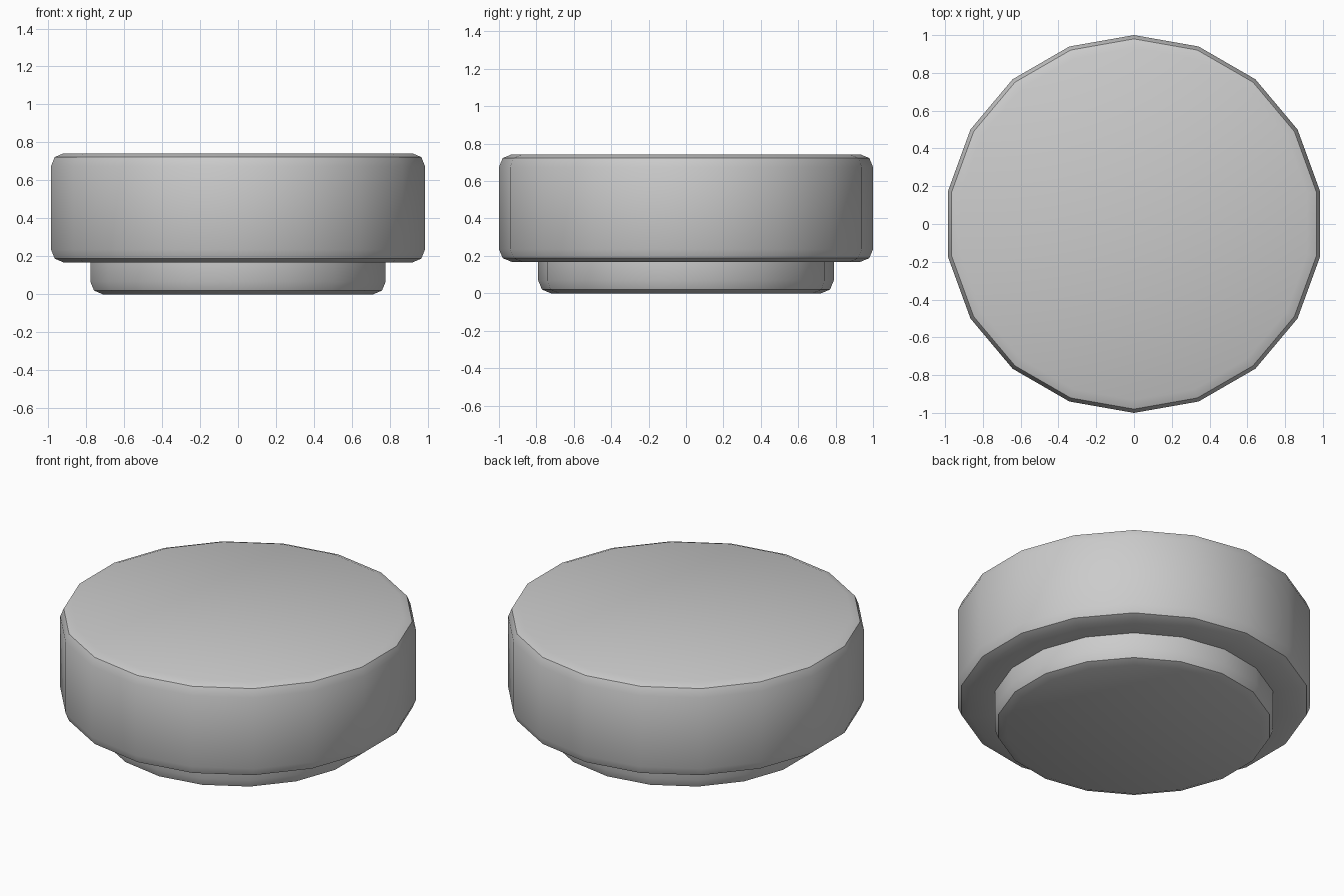
import bpy, bmesh, math

if "Cube" in bpy.data.objects:
    bpy.data.objects.remove(bpy.data.objects["Cube"])

SIDES = 18


def bevel_corner(r, z, w, up):
    """Two-segment rounded corner of a turned profile, listed from low z to high z."""
    m = w * (1 - math.sqrt(0.5))
    if up:
        return [(r, z - w), (r - m, z - m), (r - w, z)]
    return [(r - w, z), (r - m, z + m), (r, z + w)]


def turned(name, profile):
    """Closed lathe body with a vertex pointing along +y and flat end caps."""
    bm = bmesh.new()
    rings = []
    for r, z in profile:
        ring = []
        for i in range(SIDES):
            a = math.pi / 2 + 2 * math.pi * i / SIDES
            ring.append(bm.verts.new((r * math.cos(a), r * math.sin(a), z)))
        rings.append(ring)
    for low, high in zip(rings, rings[1:]):
        for i in range(SIDES):
            j = (i + 1) % SIDES
            bm.faces.new((low[i], low[j], high[j], high[i]))
    bm.faces.new(rings[0][::-1])
    bm.faces.new(rings[-1])
    bmesh.ops.recalc_face_normals(bm, faces=bm.faces)
    mesh = bpy.data.meshes.new(name)
    bm.to_mesh(mesh)
    bm.free()
    obj = bpy.data.objects.new(name, mesh)
    bpy.context.collection.objects.link(obj)
    bpy.ops.object.select_all(action='DESELECT')
    obj.select_set(True)
    bpy.context.view_layer.objects.active = obj
    bpy.ops.object.shade_smooth_by_angle(angle=math.radians(30))
    return obj


# Narrow foot stepping out into the wide rounded disc
profile = bevel_corner(0.79, 0.0, 0.068, False)
profile += [(0.79, 0.168)]
profile += bevel_corner(1.0, 0.168, 0.068, False)
profile += bevel_corner(1.0, 0.743, 0.068, True)
turned("stepped_round_button", profile)
